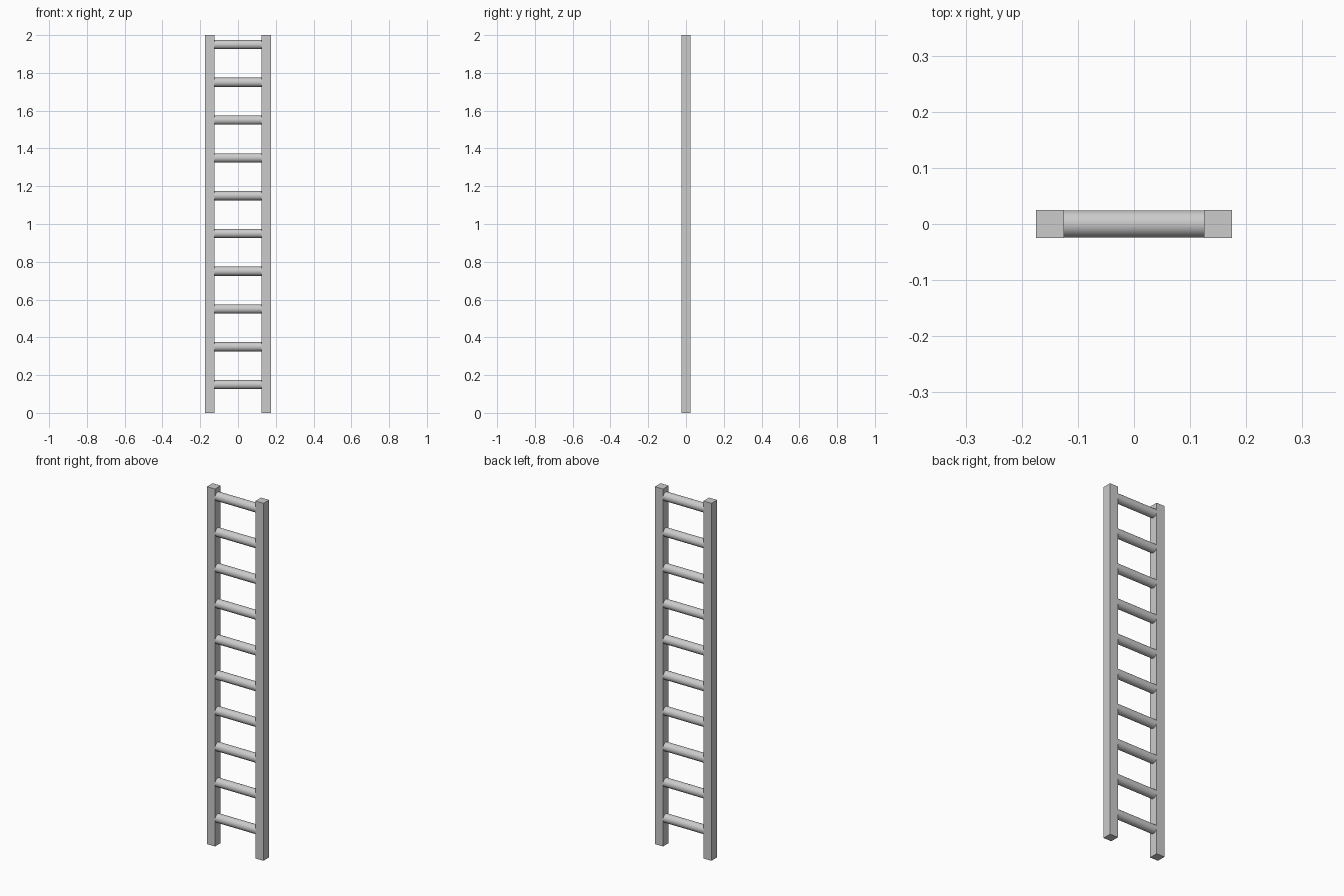
import bpy, math

if "Cube" in bpy.data.objects:
    bpy.data.objects.remove(bpy.data.objects["Cube"])

RAIL = 0.05      # square rail section
HEIGHT = 2.0
RAIL_X = 0.15    # rail centre offset

# Square side rails
for name, side in (("left_rail", -1), ("right_rail", 1)):
    bpy.ops.mesh.primitive_cube_add(size=1, location=(side * RAIL_X, 0, HEIGHT / 2))
    rail = bpy.context.object
    rail.name = name
    rail.scale = (RAIL, RAIL, HEIGHT)
    bpy.ops.object.transform_apply(location=False, rotation=False, scale=True)

# Round rungs, ends seated just inside the rails
for i in range(10):
    bpy.ops.mesh.primitive_cylinder_add(
        vertices=32, radius=0.0245, depth=2 * RAIL_X - RAIL + 0.004,
        location=(0, 0, 0.15 + 0.2 * i), rotation=(0, math.pi / 2, 0))
    bpy.context.object.name = f"rung_{i + 1}"
    bpy.ops.object.shade_smooth_by_angle(angle=math.radians(30))
